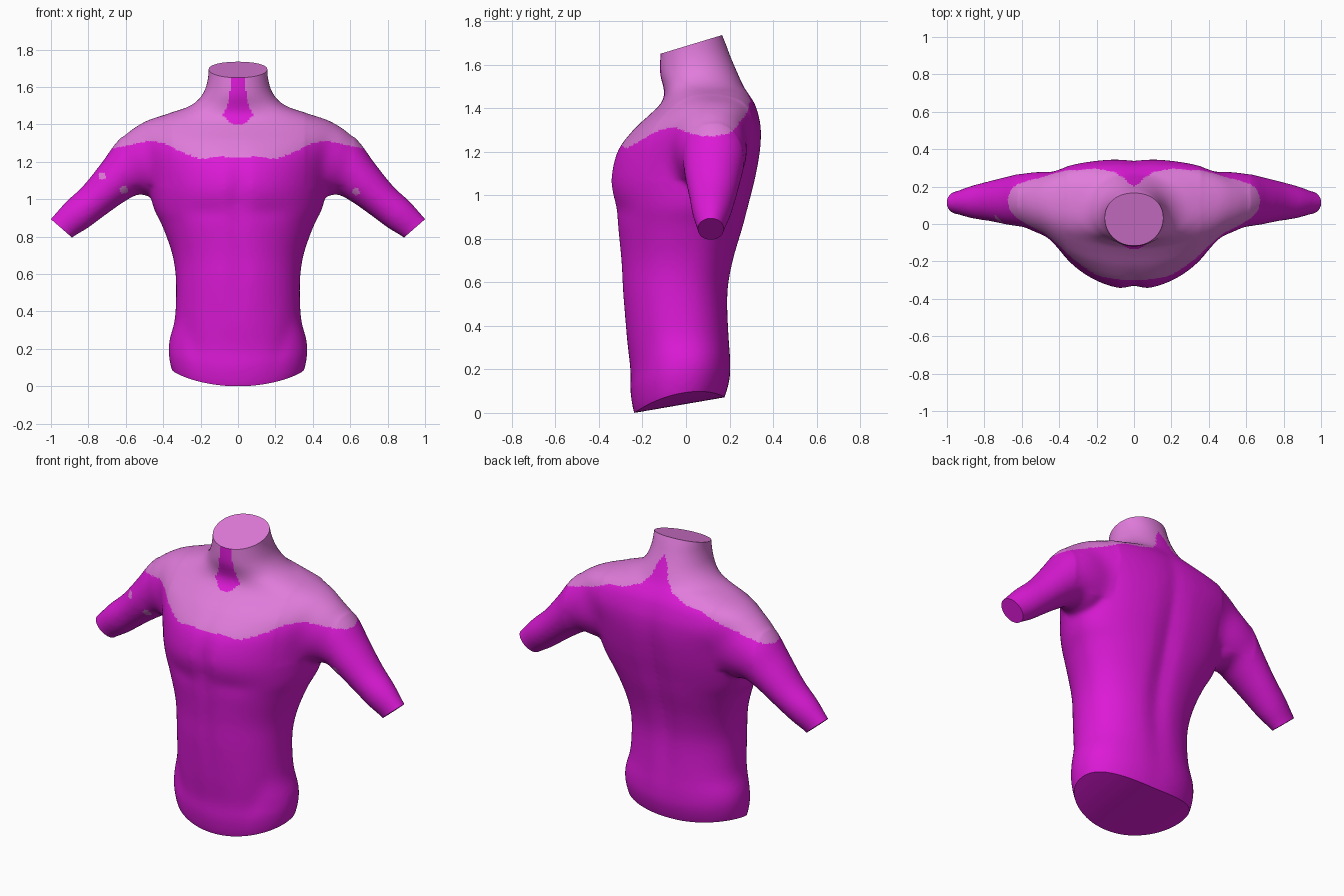
import bpy, bmesh, math

if "Cube" in bpy.data.objects:
    bpy.data.objects.remove(bpy.data.objects["Cube"])


def material(name, rgb):
    m = bpy.data.materials.new(name)
    m.diffuse_color = (*rgb, 1)
    m.use_nodes = True
    m.node_tree.nodes["Principled BSDF"].inputs["Base Color"].default_value = m.diffuse_color
    return m


def resample(rows, steps):
    """Catmull-Rom interpolation through rows of numbers."""
    out, n = [], len(rows)
    for i in range(n - 1):
        p0, p1, p2, p3 = (rows[min(max(i + k, 0), n - 1)] for k in (-1, 0, 1, 2))
        for s in range(steps):
            t = s / steps
            out.append([0.5 * (2 * b + (c - a) * t + (2 * a - 5 * b + 4 * c - d) * t * t
                               + (3 * b - a - 3 * c + d) * t ** 3)
                        for a, b, c, d in zip(p0, p1, p2, p3)])
    out.append(list(rows[-1]))
    return out


def lerp_table(table, x):
    for (a, va), (b, vb) in zip(table, table[1:]):
        if x <= b:
            return va + (vb - va) * max(0, x - a) / (b - a)
    return table[-1][1]


def bump(v, centre, width):
    return math.exp(-((v - centre) / width) ** 2)


def loft(bm, rings):
    loops = [[bm.verts.new(p) for p in r] for r in rings]
    n = len(loops[0])
    faces = [bm.faces.new((a[i], a[(i + 1) % n], b[(i + 1) % n], b[i]))
             for a, b in zip(loops, loops[1:]) for i in range(n)]
    faces += [bm.faces.new(loops[0]), bm.faces.new(loops[-1])]
    bmesh.ops.recalc_face_normals(bm, faces=faces)


N = 72
ANGLES = [2 * math.pi * i / N for i in range(N)]

# Trunk sections: height, half width, front y, back y, y of widest point
TRUNK = [(-.08, .325, -.2, .14, -.02), (0, .355, -.238, .178, -.02), (.1, .37, -.255, .202, -.02),
         (.2, .366, -.256, .206, -.02), (.35, .338, -.275, .2, -.03), (.55, .331, -.295, .197, -.03),
         (.7, .35, -.303, .222, 0), (.85, .402, -.318, .265, .03), (.95, .45, -.332, .29, .06),
         (1.07, .48, -.352, .32, .09), (1.2, .51, -.322, .343, .11), (1.3, .56, -.245, .347, .13),
         (1.37, .56, -.168, .335, .13), (1.42, .5, -.117, .318, .12), (1.46, .37, -.1, .294, .1),
         (1.5, .255, -.105, .268, .08), (1.56, .19, -.12, .24, .06), (1.64, .162, -.118, .205, .04),
         (1.72, .157, -.11, .174, .03), (1.84, .157, -.1, .12, .01)]

# Arm sections: upper x, z, lower x, z, front y, back y
ARM = [(.3, 1.38, .36, 1.03, .0, .26), (.51, 1.405, .45, 1.01, -.06, .285),
       (.635, 1.32, .53, 1.025, -.02, .275), (.725, 1.2, .61, .985, -.005, .255),
       (.825, 1.075, .71, .915, .015, .23), (.92, .985, .8, .848, .03, .205),
       (1.0, .897, .885, .795, .053, .175), (1.06, .83, .945, .745, .06, .165)]


def trunk_ring(z, hw, yf, yb, yc):
    pts = []
    chest = bump(z, 1.15, .25)
    back = 2.05 if z > 1.48 else 2.3
    for a in ANGLES:
        c, s = math.cos(a), math.sin(a)
        e = 2 / back if s > 0 else 2 / (2.05 - .2 * chest)
        x = hw * math.copysign(abs(c) ** e, c)
        depth = abs(s) ** e
        y = yc + depth * (yb - yc if s > 0 else yf - yc)
        if s > 0:   # spine groove
            y -= .022 * bump(x, 0, .06) * bump(z, .85, .5)
        else:       # breastbone, belly line and lower chest crease
            y += .022 * bump(x, 0, .045) * bump(z, 1.05, .2)
            y += .01 * bump(x, 0, .05) * bump(z, .6, .25)
            y += .008 * bump(z, .93, .045) * bump(abs(x), .17, .12)
            y += .008 * bump(abs(x), .24 + .3 * (z - .2), .05) * bump(z, .25, .15)
        pts.append((x, y, z))
    return pts


def arm_ring(side, ux, uz, lx, lz, yf, yb):
    pts = []
    for a in ANGLES:
        k = .5 + .5 * math.sin(a)
        y = (yf + yb) / 2 + (yb - yf) / 2 * math.cos(a)
        pts.append((side * (lx + (ux - lx) * k), y, lz + (uz - lz) * k))
    return pts


# Overlapping trunk and arms, fused into one skin
bm = bmesh.new()
loft(bm, [trunk_ring(*r) for r in resample(TRUNK, 4)])
for side in (-1, 1):
    loft(bm, [arm_ring(side, *r) for r in resample(ARM, 5)])
mesh = bpy.data.meshes.new("torso")
bm.to_mesh(mesh)
bm.free()
torso = bpy.data.objects.new("torso", mesh)
bpy.context.scene.collection.objects.link(torso)
fuse = torso.modifiers.new("fuse", 'REMESH')
fuse.mode = 'VOXEL'
fuse.voxel_size = .011
soften = torso.modifiers.new("soften", 'SMOOTH')
soften.factor = .5
soften.iterations = 14
dg = bpy.context.evaluated_depsgraph_get()
mesh = bpy.data.meshes.new_from_object(torso.evaluated_get(dg))
torso.modifiers.clear()
torso.data = mesh
mesh.name = "torso"
mesh.materials.clear()
mesh.materials.append(material("magenta", (.72, .01, .68)))
mesh.materials.append(material("pale pink", (.75, .2, .71)))

bm = bmesh.new()
bm.from_mesh(mesh)

# Blend the shoulders into the trunk
joint = [v for v in bm.verts if .36 < abs(v.co.x) < .62 and 1.07 < v.co.z < 1.5]
for _ in range(70):
    bmesh.ops.smooth_vert(bm, verts=joint, factor=.5, use_axis_x=True, use_axis_y=True, use_axis_z=True)


# Flat cuts at neck, waist and arm ends
def cut(point, normal, inside):
    faces = [f for f in bm.faces if inside(f.calc_center_median())]
    geom = set(faces) | {e for f in faces for e in f.edges} | {v for f in faces for v in f.verts}
    bmesh.ops.bisect_plane(bm, geom=list(geom), dist=1e-5, plane_co=point,
                           plane_no=normal, clear_outer=True)
    bmesh.ops.holes_fill(bm, edges=[e for e in bm.edges if e.is_boundary], sides=0)


cut((0, -.115, 1.65), (0, -.29, .957), lambda c: c.z > 1.5)
cut((0, 0, 0), (0, 0, -1), lambda c: c.z < .2)
for side in (-1, 1):
    cut((side, 0, .893), (side * .656, 0, -.755), lambda c: c.x * side > .7)

# Slanted, curved lower edge
base = [f for f in bm.faces if len(f.verts) > 8 and f.calc_center_median().z < .01]
bmesh.ops.triangulate(bm, faces=base)
for v in bm.verts:
    if v.co.z < .4:
        lift = .005 + .17 * (v.co.y + .24) + .42 * v.co.x ** 2
        v.co.z += max(0, lift) * (1 - v.co.z / .4)
low = min(v.co.z for v in bm.verts)
for v in bm.verts:
    if v.co.z < .4:
        v.co.z -= low * (1 - v.co.z / .4)

# Pale yoke over shoulders and neck, with throat and nape notches
FRONT = [(0, 1.222), (.1, 1.23), (.2, 1.215), (.3, 1.25), (.4, 1.3), (.48, 1.312), (.6, 1.285), (.68, 1.27)]
BACK = [(0, 1.73), (.02, 1.64), (.05, 1.53), (.1, 1.475), (.2, 1.435), (.3, 1.42), (.45, 1.355), (.68, 1.275)]
THROAT = [(1.4, .03), (1.45, .08), (1.52, .05), (1.65, .035)]
SPOTS = [(-.725, 1.125), (-.61, 1.05), (.63, 1.04)]


def is_pale(face):
    c = face.calc_center_median()
    if len(face.verts) > 8:
        return c.z > 1.5
    x = abs(c.x)
    if c.y < .1 and any(math.hypot(c.x - sx, c.z - sz) < .02 for sx, sz in SPOTS):
        return True
    if x > .68:
        return False
    if c.y < 0 and 1.4 < c.z and x < lerp_table(THROAT, c.z):
        return False
    t = min(max((c.y - .1) / .12, 0), 1)
    return c.z > lerp_table(FRONT, x) * (1 - t) + lerp_table(BACK, x) * t


for f in bm.faces:
    f.material_index = int(is_pale(f))
bm.normal_update()
bm.to_mesh(mesh)
bm.free()

bpy.context.view_layer.objects.active = torso
torso.select_set(True)
bpy.ops.object.shade_smooth_by_angle(angle=math.radians(40))
